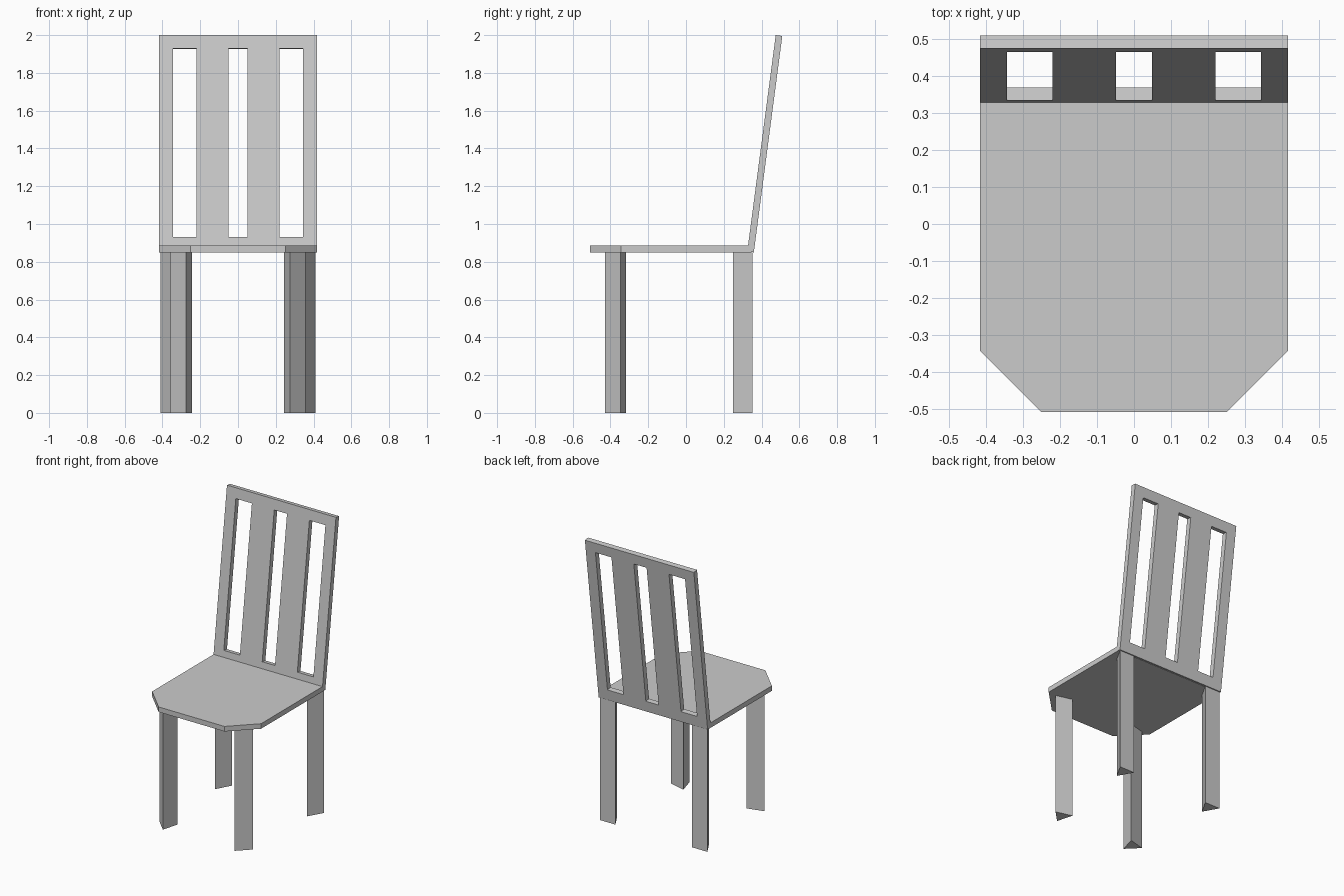
import bpy

if "Cube" in bpy.data.objects:
    bpy.data.objects.remove(bpy.data.objects["Cube"])


def add_object(name, verts, faces):
    mesh = bpy.data.meshes.new(name)
    mesh.from_pydata(verts, [], faces)
    mesh.update()
    obj = bpy.data.objects.new(name, mesh)
    bpy.context.collection.objects.link(obj)
    return obj


def prism(name, outline, z0, z1, mirrored=False):
    """Vertical prism from a counter-clockwise xy outline."""
    n = len(outline)
    verts = [(x, y, z) for z in (z0, z1) for x, y in outline]
    faces = [tuple(reversed(range(n))), tuple(range(n, 2 * n))]
    faces += [(i, (i + 1) % n, (i + 1) % n + n, i + n) for i in range(n)]
    obj = add_object(name, verts, faces)
    if mirrored:
        obj.modifiers.new("mirror", 'MIRROR')
    return obj


# Seat with chamfered front corners, its rear edge set into the backrest
half = [(0.252, -0.508), (0.417, -0.343), (0.417, 0.345)]
prism("seat", half + [(-x, y) for x, y in reversed(half)], 0.85, 0.885)

# Triangular legs: front pair face the chamfers, rear pair face straight back
prism("front_legs", [(0.274, -0.43), (0.357, -0.347), (0.243, -0.317)], 0, 0.85, True)
prism("back_legs", [(0.352, 0.25), (0.41, 0.352), (0.294, 0.352)], 0, 0.85, True)

# Leaning backrest: a front-face grid with three slots left out, then thickened
xs = [-0.417, -0.343, -0.22, -0.049, 0.049, 0.22, 0.343, 0.417]
zs = [0.8546, 0.93, 1.93, 2.0]
cols = len(xs)
verts = [(x, 0.475 - 0.1315 * (2.0 - z), z) for z in zs for x in xs]
faces = []
for r in range(len(zs) - 1):
    for c in range(cols - 1):
        if r == 1 and c % 2 == 1:
            continue
        i = r * cols + c
        faces.append((i, i + 1, i + 1 + cols, i + cols))
back = add_object("backrest", verts, faces)
solid = back.modifiers.new("thickness", 'SOLIDIFY')
solid.thickness = 0.035
solid.offset = -1
